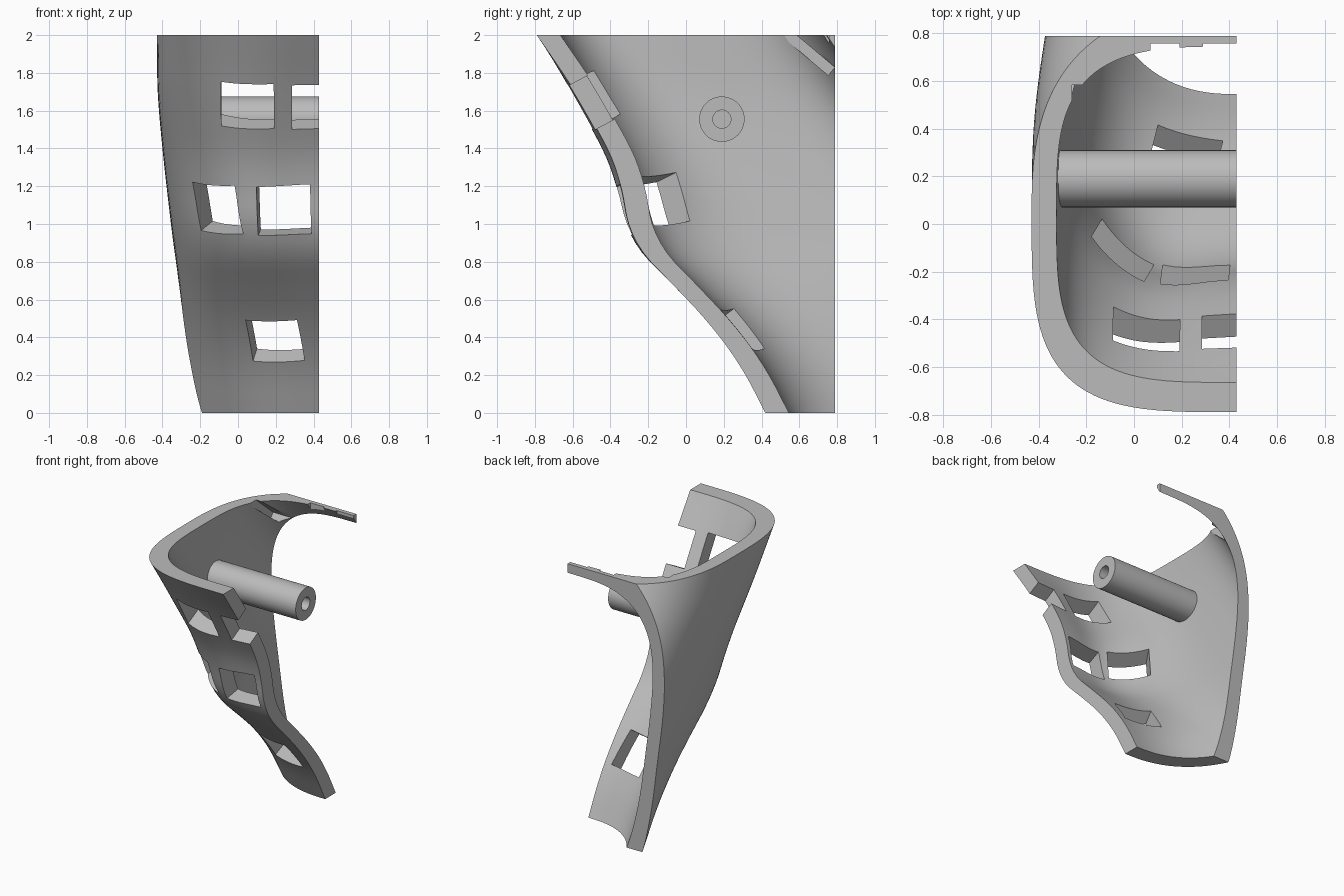
import bpy, bmesh
from math import sin, cos, pi, radians
from mathutils import Vector, Matrix

if "Cube" in bpy.data.objects:
    bpy.data.objects.remove(bpy.data.objects["Cube"])

grey = bpy.data.materials.new("light grey")
grey.use_nodes = True
grey.diffuse_color = (0.5, 0.5, 0.5, 1)
grey.node_tree.nodes["Principled BSDF"].inputs["Base Color"].default_value = (0.5, 0.5, 0.5, 1)

CUT_X, CUT_Y, TOP = 0.43, 0.79, 2.0
LEVELS, STEPS = 40, 64

# (height, value) curves of the wall: front edge, half width, swelling beside the middle
FRONT = [(0, .42), (.2, .315), (.36, .21), (.52, .08), (.68, -.07), (.84, -.22), (.99, -.3),
         (1.18, -.34), (1.34, -.39), (1.5, -.47), (1.75, -.62), (2, -.79)]
WIDTH = [(0, .725), (.3, .72), (.6, .735), (1, .785), (1.4, .83), (1.7, .855), (2, .86)]
SWELL = [(0, 0), (.5, 0), (.9, .03), (1.2, .045), (1.6, .04), (2, 0)]


def smooth(points, z):
    """Cubic interpolation through a list of points."""
    i = max(k for k in range(len(points) - 1) if points[k][0] <= z or k == 0)

    def slope(k):
        a, b = points[max(k - 1, 0)], points[min(k + 1, len(points) - 1)]
        return (b[1] - a[1]) / (b[0] - a[0])
    (z0, v0), (z1, v1) = points[i], points[i + 1]
    h = z1 - z0
    t = (z - z0) / h
    return (v0 * (1 + 2 * t) * (1 - t) ** 2 + v1 * t * t * (3 - 2 * t)
            + h * slope(i) * t * (1 - t) ** 2 + h * slope(i + 1) * t * t * (t - 1))


def section(z, inner):
    """Half oval at one height: centre, half width, front and back depth, front and back power."""
    centre = 1.38 - 0.665 * z
    front = centre - smooth(FRONT, z)
    width = smooth(WIDTH, z)
    power = 2.4 + 0.6 * z
    if inner:
        return centre, width - 0.105, front - 0.125, 0.695, power, 3.4
    return centre, width, front, 0.87, power, 2.6


def swelling(z, u):
    return smooth(SWELL, z) * sin(pi * u) ** 2


def wall_point(z, t, inner):
    c, w, f, b, n, m = section(z, inner)
    s, k = max(sin(t), 0.0), cos(t)
    if t < pi / 2:
        u = s ** (2 / n)
        y = c - f * k ** (2 / n) - swelling(z, u)
    else:
        u = s ** (2 / m)
        y = c + b * abs(k) ** (2 / m)
    return Vector((CUT_X - w * u, y, z))


def front_y(x, z):
    c, w, f, _, n, _ = section(z, False)
    u = abs(CUT_X - x) / w
    return c - f * (1 - u ** n) ** (1 / n) - swelling(z, u)


def finish(bm, name):
    bmesh.ops.recalc_face_normals(bm, faces=bm.faces)
    mesh = bpy.data.meshes.new(name)
    bm.to_mesh(mesh)
    bm.free()
    obj = bpy.data.objects.new(name, mesh)
    bpy.context.collection.objects.link(obj)
    mesh.materials.append(grey)
    return obj


def box(name, size, matrix):
    bm = bmesh.new()
    bmesh.ops.create_cube(bm, size=1, matrix=matrix @ Matrix.Diagonal((*size, 1)))
    obj = finish(bm, name)
    obj.hide_render = True
    return obj


def activate(obj):
    bpy.ops.object.select_all(action='DESELECT')
    obj.select_set(True)
    bpy.context.view_layer.objects.active = obj


def carve(obj, cutter):
    mod = obj.modifiers.new("cut", 'BOOLEAN')
    mod.operation, mod.solver, mod.object = 'DIFFERENCE', 'EXACT', cutter
    activate(obj)
    bpy.ops.object.modifier_apply(modifier=mod.name)
    bpy.data.objects.remove(cutter)


# Curved shell wall as a closed solid
bm = bmesh.new()
skins = [[[bm.verts.new(wall_point(TOP * i / LEVELS, pi * j / STEPS, inner))
           for j in range(STEPS + 1)] for i in range(LEVELS + 1)] for inner in (False, True)]
out, inn = skins
for skin in skins:
    for i in range(LEVELS):
        for j in range(STEPS):
            bm.faces.new((skin[i][j], skin[i][j + 1], skin[i + 1][j + 1], skin[i + 1][j]))
for i in (0, LEVELS):
    for j in range(STEPS):
        bm.faces.new((out[i][j], out[i][j + 1], inn[i][j + 1], inn[i][j]))
for j in (0, STEPS):
    for i in range(LEVELS):
        bm.faces.new((out[i][j], out[i + 1][j], inn[i + 1][j], inn[i][j]))
shell = finish(bm, "shell_wall")

# Flat trim at the back
carve(shell, box("back_trim", (4, 4, 5), Matrix.Translation((0, CUT_Y + 2, 1))))

# Windows through the front: x, z, yaw, pitch, width
WINDOWS = [(.05, 1.622, 1, 28, .28), (.425, 1.622, 0, 28, .28), (-.118, 1.075, 31, 23, .285),
           (.242, 1.07, 7, 16, .28), (.195, .38, 14, 37, .28)]
for x, z, yaw, pitch, width in WINDOWS:
    place = (Matrix.Translation((x, front_y(x, z), z)) @ Matrix.Rotation(radians(-yaw), 4, 'Z')
             @ Matrix.Rotation(radians(pitch), 4, 'X'))
    carve(shell, box("window_cutter", (width, .4, .27), place))

# Sloping slot inside the rear corner
slot = (Matrix.Translation((-.105, .5, TOP)) @ Matrix.Rotation(radians(-40), 4, 'X')
        @ Matrix.Translation((0, .085, .027)))
carve(shell, box("slot_cutter", (.31, .49, .054), slot))

# Shallow recesses inside the rear strap
for x, width in ((.13, .12), (.39, .2)):
    carve(shell, box("recess_cutter", (width, .1, .15), Matrix.Translation((x, .708, TOP))))

# Hollow cross pin
along_x = Matrix.Rotation(pi / 2, 4, 'Y')


def rod(name, radius, x0, x1):
    bm = bmesh.new()
    bmesh.ops.create_cone(bm, cap_ends=True, segments=48, radius1=radius, radius2=radius,
                          depth=x1 - x0, matrix=Matrix.Translation(((x0 + x1) / 2, .19, 1.555)) @ along_x)
    return finish(bm, name)


pin = rod("cross_pin", .12, -.34, CUT_X)
bore = rod("pin_bore", .048, -.3, CUT_X + .1)
bore.hide_render = True
carve(pin, bore)

for obj in (shell, pin):
    activate(obj)
    bpy.ops.object.shade_smooth_by_angle(angle=radians(30))
